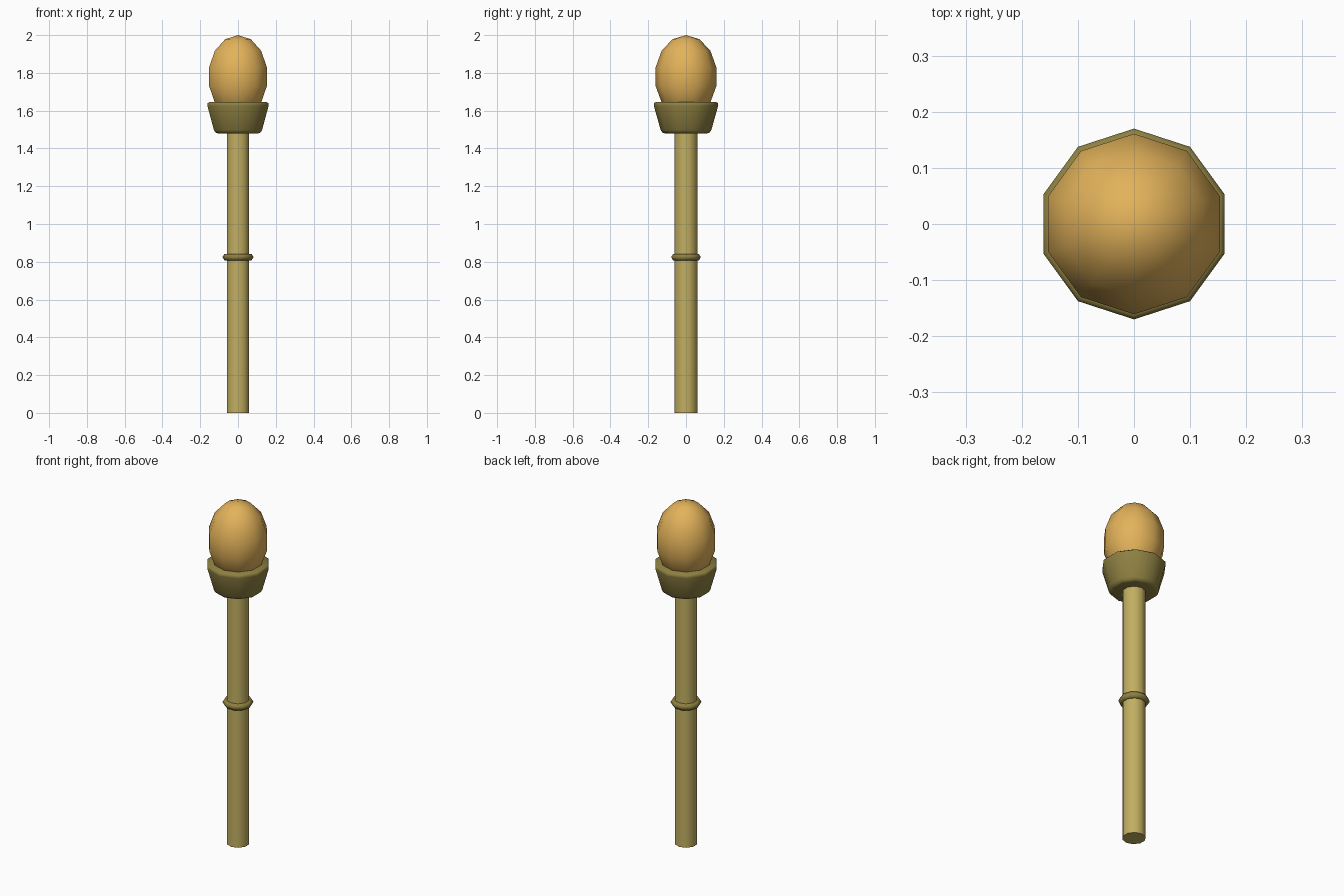
import bpy, bmesh, math

if "Cube" in bpy.data.objects:
    bpy.data.objects.remove(bpy.data.objects["Cube"])

SIDES = 10


def material(name, srgb):
    m = bpy.data.materials.new(name)
    m.diffuse_color = [((c / 255 + 0.055) / 1.055) ** 2.4 for c in srgb] + [1]
    m.use_nodes = True
    m.node_tree.nodes["Principled BSDF"].inputs["Base Color"].default_value = m.diffuse_color
    return m


amber = material("amber", (226, 178, 90))
brass = material("pale brass", (194, 175, 97))
olive = material("dark olive", (142, 128, 66))


def finish(obj, name, mat, angle):
    obj.name = name
    obj.data.materials.append(mat)
    bpy.ops.object.select_all(action='DESELECT')
    obj.select_set(True)
    bpy.context.view_layer.objects.active = obj
    bpy.ops.object.shade_smooth_by_angle(angle=math.radians(angle))


def lathe(name, profile, mat, angle):
    """Closed turned solid from (radius, height) pairs, with one corner on +y."""
    bm = bmesh.new()
    rings = []
    for r, z in profile:
        ring = []
        for i in range(SIDES):
            a = math.pi / 2 + math.tau * i / SIDES
            ring.append(bm.verts.new((r * math.cos(a), r * math.sin(a), z)))
        rings.append(ring)
    for lo, hi in zip(rings, rings[1:]):
        for i in range(SIDES):
            j = (i + 1) % SIDES
            bm.faces.new((lo[i], lo[j], hi[j], hi[i]))
    bm.faces.new(rings[0][::-1])
    bm.faces.new(rings[-1])
    mesh = bpy.data.meshes.new(name)
    bm.to_mesh(mesh)
    bm.free()
    obj = bpy.data.objects.new(name, mesh)
    bpy.context.collection.objects.link(obj)
    finish(obj, name, mat, angle)


# Long shaft
lathe("shaft", [(0.062, 0), (0.062, 1.5)], brass, 50)

# Flared cup with softened rims
lathe("cup", [(0.112, 1.48), (0.125, 1.484), (0.134, 1.497),
              (0.170, 1.625), (0.170, 1.638), (0.162, 1.645)], olive, 70)

# Egg-shaped bulb
bpy.ops.mesh.primitive_uv_sphere_add(segments=SIDES, ring_count=7, radius=1,
                                     location=(0, 0, 1.78))
bulb = bpy.context.object
bulb.scale = (0.165, 0.165, 0.22)
finish(bulb, "bulb", amber, 60)

# Collar around the shaft
bpy.ops.mesh.primitive_torus_add(major_segments=SIDES, minor_segments=6,
                                 major_radius=0.062, minor_radius=0.02,
                                 location=(0, 0, 0.825))
finish(bpy.context.object, "collar", olive, 70)
